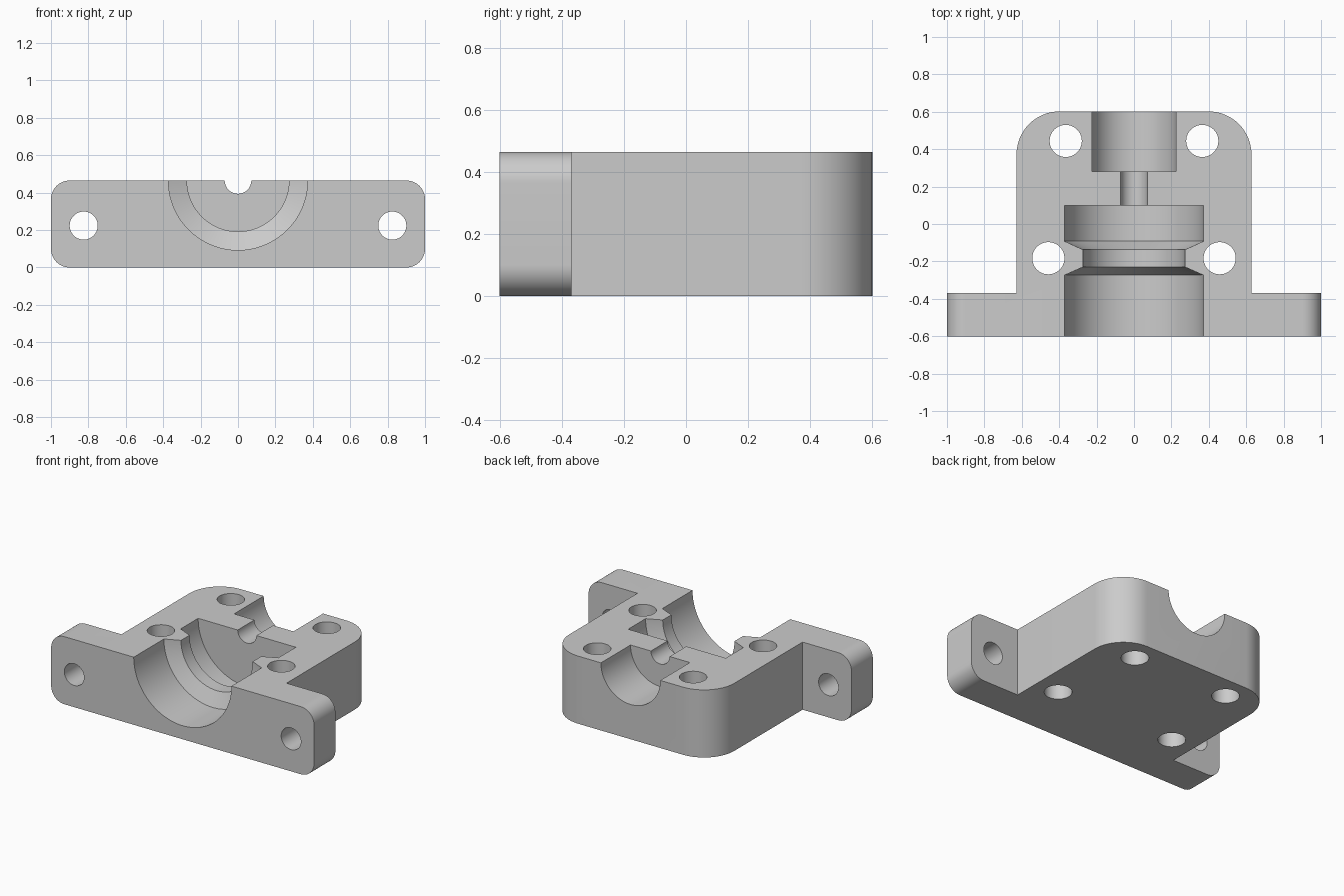
import bpy, bmesh, math
from mathutils import Matrix, Vector

if "Cube" in bpy.data.objects:
    bpy.data.objects.remove(bpy.data.objects["Cube"], do_unlink=True)

HEIGHT = 0.465
FRONT, BACK, STEP = -0.602, 0.602, -0.37
HALF_BODY = 0.628

grey = bpy.data.materials.new("plain_grey")
grey.use_nodes = True
colour = (0.6, 0.6, 0.6, 1)
grey.diffuse_color = colour
grey.node_tree.nodes["Principled BSDF"].inputs["Base Color"].default_value = colour


def to_object(bm, name):
    bmesh.ops.recalc_face_normals(bm, faces=bm.faces)
    mesh = bpy.data.meshes.new(name)
    bm.to_mesh(mesh)
    bm.free()
    mesh.materials.append(grey)
    obj = bpy.data.objects.new(name, mesh)
    bpy.context.collection.objects.link(obj)
    return obj


def round_edges(bm, test, radius):
    """Round the straight edges whose two ends both pass the test."""
    edges = [e for e in bm.edges if all(test(v.co) for v in e.verts)]
    bmesh.ops.bevel(bm, geom=edges, offset=radius, offset_type='OFFSET',
                    segments=16, profile=0.5, affect='EDGES')


# Bearing block: T-shaped outline raised to full height
half = [(1, FRONT), (1, STEP), (HALF_BODY, STEP), (HALF_BODY, BACK)]
outline = half + [(-x, y) for x, y in reversed(half)]
bm = bmesh.new()
base = bm.faces.new([bm.verts.new((x, y, 0)) for x, y in outline])
raised = bmesh.ops.extrude_face_region(bm, geom=[base])["geom"]
bmesh.ops.translate(bm, vec=(0, 0, HEIGHT),
                    verts=[v for v in raised if isinstance(v, bmesh.types.BMVert)])

# Rounded back corners and rounded flange ends
for side in (1, -1):
    round_edges(bm, lambda c: c.y > BACK - 0.001 and abs(c.x - side * HALF_BODY) < 0.001, 0.23)
    for z in (0, HEIGHT):
        round_edges(bm, lambda c: c.x * side > 0.999 and abs(c.z - z) < 0.001, 0.1)
block = to_object(bm, "bearing_block")

cutters = []

# Stepped shaft cavity, turned about the y axis at the top face
profile = [(0.372, FRONT - 0.1), (0.372, -0.274), (0.273, -0.23), (0.273, -0.137),
           (0.372, -0.092), (0.372, 0.098), (0.071, 0.098), (0.071, 0.28),
           (0.226, 0.28), (0.226, BACK + 0.1)]
SIDES = 96
bm = bmesh.new()
rings = []
for radius, y in profile:
    angles = [math.tau * (i + 0.5) / SIDES for i in range(SIDES)]
    rings.append([bm.verts.new((radius * math.cos(a), y, HEIGHT + radius * math.sin(a)))
                  for a in angles])
for r0, r1 in zip(rings, rings[1:]):
    for i in range(SIDES):
        j = (i + 1) % SIDES
        bm.faces.new((r0[i], r0[j], r1[j], r1[i]))
bm.faces.new(rings[0])
bm.faces.new(rings[-1])
cutters.append(to_object(bm, "shaft_cavity_cutter"))


def drill(name, place, radius, along_y=False):
    bm = bmesh.new()
    turn = Matrix.Rotation(math.pi / 2, 4, 'X') if along_y else Matrix()
    bmesh.ops.create_cone(bm, cap_ends=True, segments=48, radius1=radius, radius2=radius,
                          depth=1, matrix=Matrix.Translation(Vector(place)) @ turn)
    cutters.append(to_object(bm, name))


# Vertical bolt holes and flange mounting holes
for side, label in ((1, "left"), (-1, "right")):
    drill(label + "_back_hole_cutter", (side * 0.365, 0.444, HEIGHT / 2), 0.086)
    drill(label + "_front_hole_cutter", (side * 0.458, -0.183, HEIGHT / 2), 0.086)
    drill(label + "_flange_hole_cutter", (side * 0.825, -0.5, 0.224), 0.075, True)

# Cut everything out of the block
bpy.ops.object.select_all(action='DESELECT')
block.select_set(True)
bpy.context.view_layer.objects.active = block
for cutter in cutters:
    cutter.hide_render = True
    cut = block.modifiers.new(cutter.name, 'BOOLEAN')
    cut.operation = 'DIFFERENCE'
    cut.solver = 'EXACT'
    cut.object = cutter
    bpy.ops.object.modifier_apply(modifier=cut.name)
for cutter in cutters:
    bpy.data.objects.remove(cutter, do_unlink=True)

bpy.ops.object.shade_smooth_by_angle(angle=math.radians(20))
